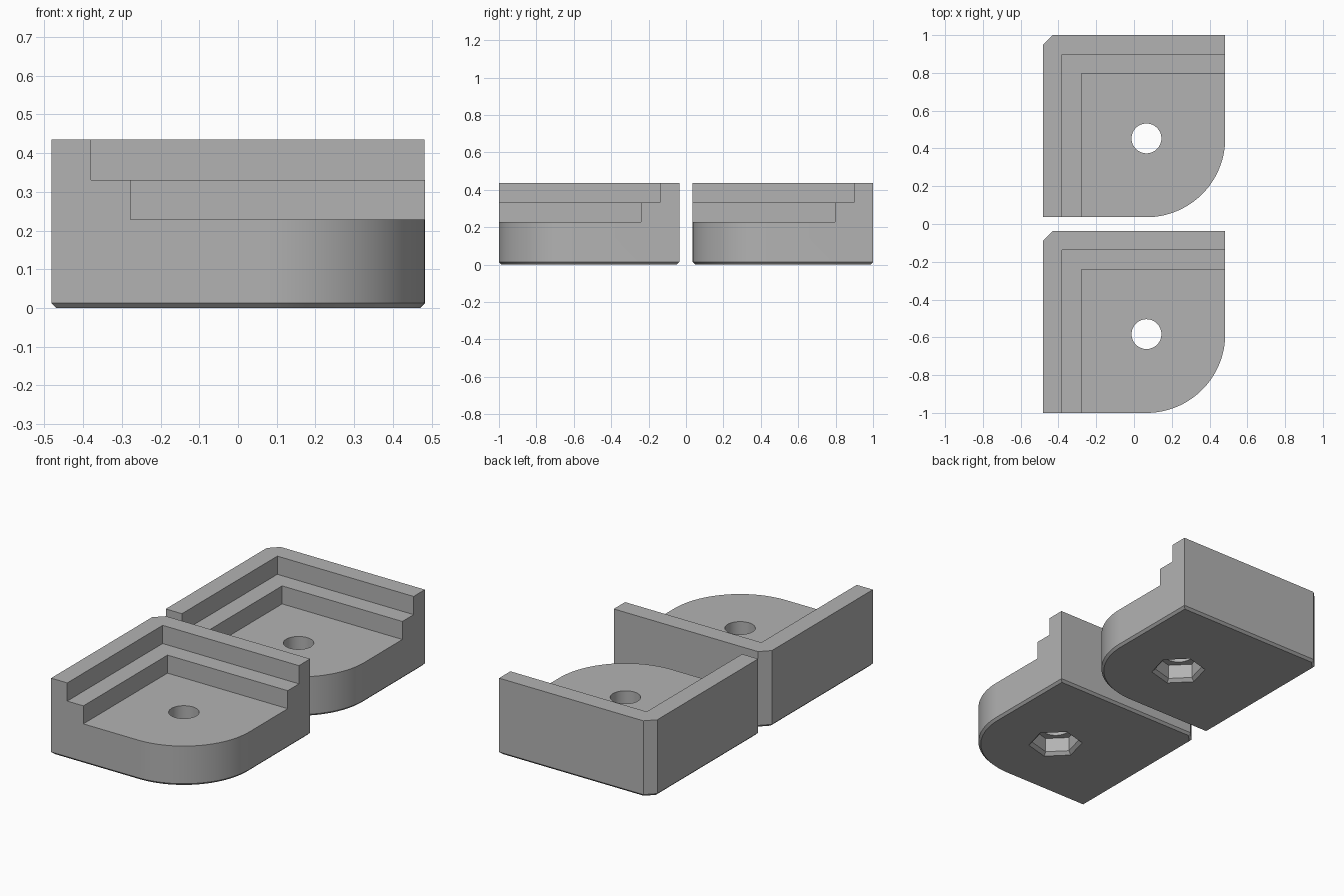
import bpy, bmesh, math

if "Cube" in bpy.data.objects:
    bpy.data.objects.remove(bpy.data.objects["Cube"])

# Overall sizes of one bracket (centred on x, back bracket position on y)
X0, X1, Y0, Y1 = -0.482, 0.482, 0.036, 1.0
TOP, LEDGE, FLOOR = 0.435, 0.331, 0.228
CUT, BEVEL = 0.052, 0.013
CX, CY, R = 0.066, 0.453, 0.417
PITCH = 1.036

grey = bpy.data.materials.new("plain grey")
grey.diffuse_color = (0.45, 0.45, 0.45, 1)
grey.use_nodes = True
grey.node_tree.nodes["Principled BSDF"].inputs["Base Color"].default_value = grey.diffuse_color


def loft(name, rings):
    """Solid made from stacked (points, z) rings with equal point counts."""
    bm = bmesh.new()
    loops = [[bm.verts.new((x, y, z)) for x, y in pts] for pts, z in rings]
    n = len(loops[0])
    for a, b in zip(loops, loops[1:]):
        for i in range(n):
            j = (i + 1) % n
            bm.faces.new((a[i], a[j], b[j], b[i]))
    bm.faces.new(loops[0][::-1])
    bm.faces.new(loops[-1])
    bmesh.ops.recalc_face_normals(bm, faces=bm.faces)
    me = bpy.data.meshes.new(name)
    bm.to_mesh(me)
    bm.free()
    ob = bpy.data.objects.new(name, me)
    bpy.context.collection.objects.link(ob)
    me.materials.append(grey)
    return ob


def outline(d):
    """Bracket footprint inset by d: one round corner, one clipped corner."""
    k = CUT + d * (math.sqrt(2) - 1)
    pts = [(X0 + d, Y0 + d)]
    for i in range(33):
        a = math.radians(-90 + 90 * i / 32)
        pts.append((CX + (R - d) * math.cos(a), CY + (R - d) * math.sin(a)))
    return pts + [(X1 - d, Y1 - d), (X0 + k, Y1 - d), (X0 + d, Y1 - k)]


def polygon(r, n, turn=0):
    return [(CX + r * math.cos(turn + math.tau * i / n),
             CY + r * math.sin(turn + math.tau * i / n)) for i in range(n)]


def step(inset):
    """Rectangle open past the front and right sides."""
    return [(X0 + inset, Y0 - 0.1), (X1 + 0.1, Y0 - 0.1),
            (X1 + 0.1, Y1 - inset), (X0 + inset, Y1 - inset)]


# Body with a bevelled underside
body = loft("back_bracket", [(outline(BEVEL), 0), (outline(0), BEVEL), (outline(0), TOP)])

# Two ledges, screw hole and hexagonal nut pocket with a flared mouth
turn = math.radians(15)
cutters = [
    loft("upper_step_cutter", [(step(0.102), LEDGE), (step(0.102), TOP + 0.1)]),
    loft("lower_step_cutter", [(step(0.204), FLOOR), (step(0.204), TOP + 0.2)]),
    loft("nut_pocket_cutter", [(polygon(0.166, 6, turn), -0.02),
                               (polygon(0.126, 6, turn), 0.018),
                               (polygon(0.126, 6, turn), 0.1)]),
    loft("screw_hole_cutter", [(polygon(0.079, 48), -0.1), (polygon(0.079, 48), TOP + 0.3)]),
]
bpy.context.view_layer.objects.active = body
for c in cutters:
    c.hide_render = True
    m = body.modifiers.new(c.name, 'BOOLEAN')
    m.operation, m.solver, m.object = 'DIFFERENCE', 'EXACT', c
    bpy.ops.object.modifier_apply(modifier=m.name)
for c in cutters:
    bpy.data.objects.remove(c)

# Smooth round surfaces, crisp edges
bpy.ops.object.select_all(action='DESELECT')
body.select_set(True)
bpy.ops.object.shade_smooth_by_angle(angle=math.radians(25))

# Second identical bracket in front
front = body.copy()
front.data = body.data.copy()
front.name = "front_bracket"
front.location.y = -PITCH
bpy.context.collection.objects.link(front)
